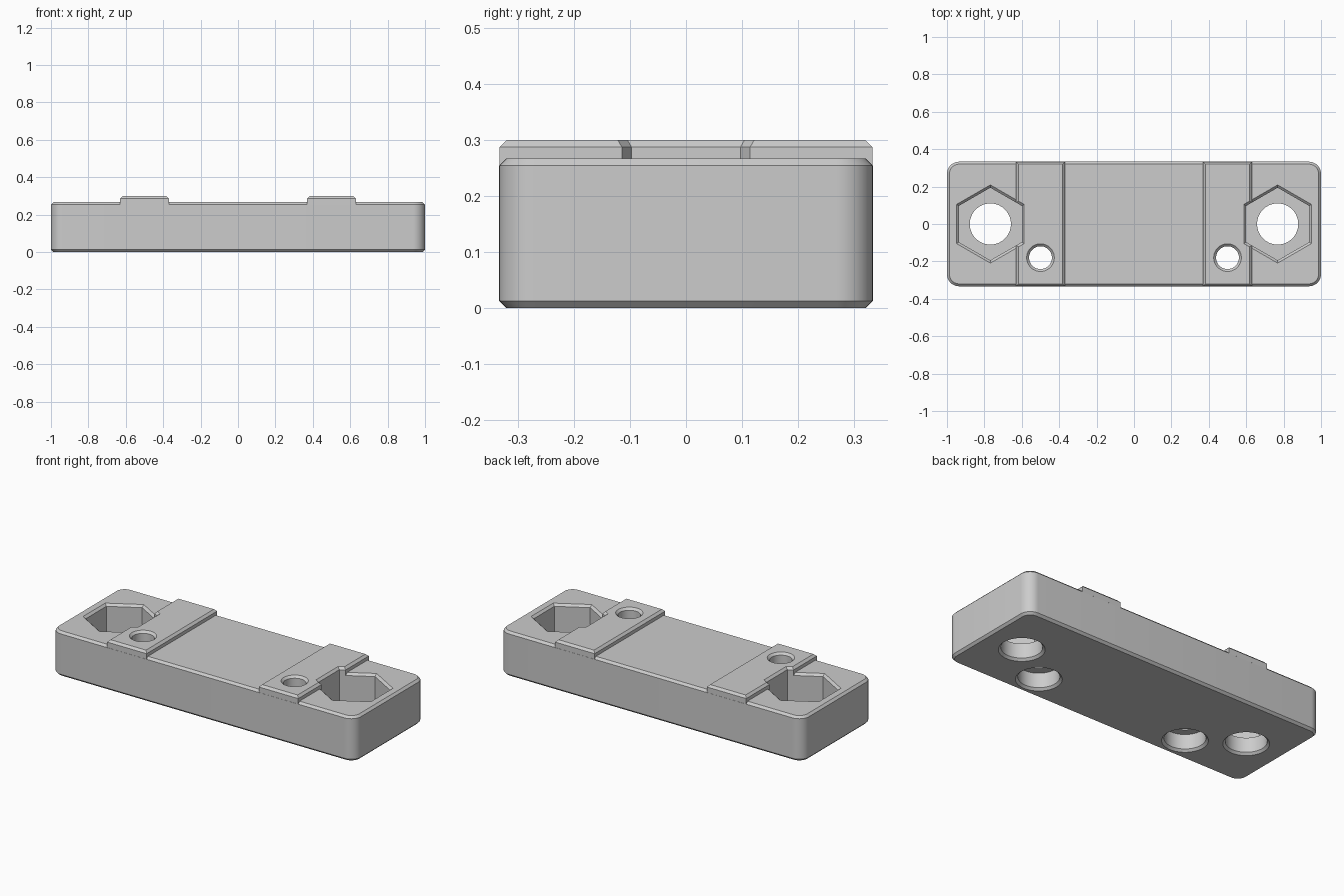
import bpy
import bmesh
from math import cos, sin, pi, radians

cube = bpy.data.objects.get("Cube")
if cube:
    bpy.data.objects.remove(cube, do_unlink=True)

# Main dimensions
HALF_X, HALF_Y = 1.0, 0.333
BODY_TOP, RIDGE_TOP = 0.267, 0.30
BEVEL, POCKET_FLOOR = 0.013, 0.10
HEX_R, HEX_FLARE = 0.194, 0.015

grey = bpy.data.materials.new("plain grey")
grey.use_nodes = True
colour = (0.604, 0.604, 0.604, 1.0)
grey.diffuse_color = colour
grey.node_tree.nodes["Principled BSDF"].inputs["Base Color"].default_value = colour


def polygon(n, r, z, cx, cy, start=0.0):
    """Regular polygon outline."""
    return [(cx + r * cos(start + 2 * pi * i / n),
             cy + r * sin(start + 2 * pi * i / n), z) for i in range(n)]


def rounded(hx, hy, r, z, steps=10):
    """Rectangle outline with rounded corners."""
    pts = []
    for k, (sx, sy) in enumerate([(1, 1), (-1, 1), (-1, -1), (1, -1)]):
        for i in range(steps + 1):
            a = pi / 2 * (k + i / steps)
            pts.append((sx * (hx - r) + r * cos(a), sy * (hy - r) + r * sin(a), z))
    return pts


def rectangle(hx, hy, z, cx):
    return [(cx + sx * hx, sy * hy, z) for sx, sy in [(1, 1), (-1, 1), (-1, -1), (1, -1)]]


def loft(name, rings):
    """Closed solid skinned through a stack of matching outlines."""
    bm = bmesh.new()
    loops = [[bm.verts.new(p) for p in ring] for ring in rings]
    n = len(loops[0])
    for low, high in zip(loops, loops[1:]):
        for i in range(n):
            j = (i + 1) % n
            bm.faces.new((low[i], low[j], high[j], high[i]))
    bm.faces.new(loops[0][::-1])
    bm.faces.new(loops[-1])
    mesh = bpy.data.meshes.new(name)
    bm.to_mesh(mesh)
    bm.free()
    mesh.materials.append(grey)
    obj = bpy.data.objects.new(name, mesh)
    bpy.context.collection.objects.link(obj)
    return obj


def combine(target, tool, operation):
    """Apply a boolean and discard the tool."""
    tool.hide_render = True
    bpy.context.view_layer.objects.active = target
    mod = target.modifiers.new("boolean", 'BOOLEAN')
    mod.operation = operation
    mod.solver = 'MANIFOLD'
    mod.object = tool
    bpy.ops.object.modifier_apply(modifier=mod.name)
    bpy.data.objects.remove(tool, do_unlink=True)


def hex_cutter(cx, levels):
    return loft("hex_cutter", [polygon(6, r, z, cx, 0, pi / 2) for r, z in levels])


def round_cutter(cx, cy, levels):
    return loft("bore_cutter", [polygon(64, r, z, cx, cy) for r, z in levels])


# Rounded body with bevelled top and bottom rims
body = loft("mounting_plate", [
    rounded(HALF_X - d, HALF_Y - d, 0.065 - d, z)
    for d, z in [(BEVEL, 0), (0, BEVEL), (0, BODY_TOP - BEVEL), (BEVEL, BODY_TOP)]])

bore = [(0.136, -BEVEL), (0.11, BEVEL)]
for side in (-1, 1):
    hex_x, ridge_x = side * 0.768, side * 0.5
    # Flared mouth of the nut pocket in the body
    mouth = [(HEX_R - HEX_FLARE, BODY_TOP - 2 * BEVEL), (HEX_R + 2 * HEX_FLARE, BODY_TOP + BEVEL)]
    combine(body, hex_cutter(hex_x, mouth), 'DIFFERENCE')
    # Raised ridge across the plate, a hair inside the side walls
    ridge = loft("ridge", [
        rectangle(0.13 - d, HALF_Y - 0.0004 - d, z, ridge_x)
        for d, z in [(0, 0.2), (0, RIDGE_TOP - BEVEL), (BEVEL, RIDGE_TOP)]])
    combine(body, ridge, 'UNION')
    # Nut pocket, flared again where it notches the ridge
    pocket = [(HEX_R, POCKET_FLOOR), (HEX_R, RIDGE_TOP - BEVEL),
              (HEX_R + 2 * HEX_FLARE, RIDGE_TOP + BEVEL)]
    combine(body, hex_cutter(hex_x, pocket), 'DIFFERENCE')
    # Bolt bore under the nut pocket
    combine(body, round_cutter(hex_x, 0, bore + [(0.11, 0.13)]), 'DIFFERENCE')
    # Counterbored screw hole through the ridge
    screw = bore + [(0.11, POCKET_FLOOR), (0.061, POCKET_FLOOR),
                    (0.061, RIDGE_TOP - BEVEL), (0.087, RIDGE_TOP + BEVEL)]
    combine(body, round_cutter(ridge_x, -0.18, screw), 'DIFFERENCE')

# Smooth round walls, crisp bevels
bpy.ops.object.select_all(action='DESELECT')
body.select_set(True)
bpy.context.view_layer.objects.active = body
bpy.ops.object.shade_smooth_by_angle(angle=radians(30))
